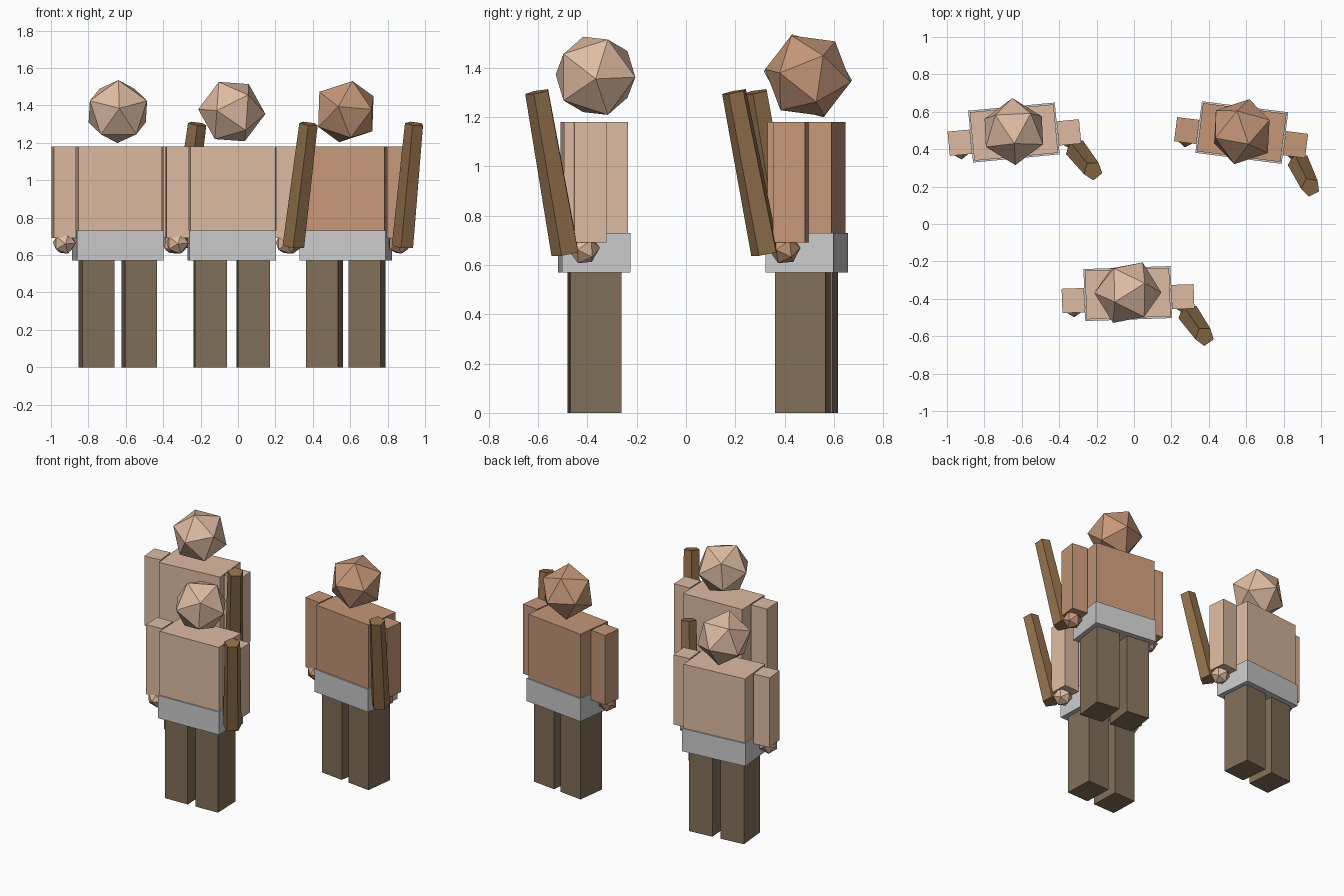
import bpy, bmesh
from math import radians, cos, sin, atan, sqrt
from mathutils import Matrix, Vector

if "Cube" in bpy.data.objects:
    bpy.data.objects.remove(bpy.data.objects["Cube"])


def material(name, rgb):
    m = bpy.data.materials.new(name)
    m.diffuse_color = (*rgb, 1)
    m.use_nodes = True
    m.node_tree.nodes["Principled BSDF"].inputs["Base Color"].default_value = m.diffuse_color
    return m


LIGHT = material("light_skin", (0.73, 0.50, 0.36))
TAN = material("tan_skin", (0.56, 0.31, 0.19))
CLOTH = material("trousers", (0.22, 0.16, 0.10))
WOOD = material("wood", (0.28, 0.16, 0.07))


def finish(name, bm, frame, mat):
    bm.transform(frame)
    me = bpy.data.meshes.new(name)
    bm.to_mesh(me)
    bm.free()
    if mat:
        me.materials.append(mat)
    bpy.context.collection.objects.link(bpy.data.objects.new(name, me))


def box(name, frame, x, y, z0, z1, w, d, mat=None):
    bm = bmesh.new()
    bmesh.ops.create_cube(bm, size=1, matrix=Matrix.Translation((x, y, (z0 + z1) / 2))
                          @ Matrix.Diagonal((w, d, z1 - z0, 1)))
    finish(name, bm, frame, mat)


def ball(name, frame, centre, r, axis, spin, mat):
    # icosahedron with one corner along axis
    bm = bmesh.new()
    bmesh.ops.create_icosphere(bm, subdivisions=1, radius=r)
    rot = Vector(axis).to_track_quat('Z', 'Y').to_matrix().to_4x4()
    bm.transform(Matrix.Translation(centre) @ rot @ Matrix.Rotation(radians(spin), 4, 'Z'))
    finish(name, bm, frame, mat)


def club(name, frame, bottom, top, r0, r1, mat):
    # five-sided tapered stick
    a, b = Vector(bottom), Vector(top)
    bm = bmesh.new()
    bmesh.ops.create_cone(bm, cap_ends=True, segments=5, radius1=r0, radius2=r1,
                          depth=(b - a).length)
    rot = (b - a).to_track_quat('Z', 'Y').to_matrix().to_4x4()
    bm.transform(Matrix.Translation((a + b) / 2) @ rot)
    finish(name, bm, frame, mat)


def figure(tag, x, y, turn, skin, head_axis, head_spin):
    f = Matrix.Translation((x, y, 0)) @ Matrix.Rotation(radians(turn), 4, 'Z')
    box(tag + "_torso", f, 0, 0, 0.60, 1.18, 0.45, 0.26, skin)
    box(tag + "_belt", f, 0, 0, 0.57, 0.73, 0.465, 0.278)
    ball(tag + "_head", f, (0, 0.005, 1.367), 0.18, head_axis, head_spin, skin)
    for side, s in (("left", -1), ("right", 1)):
        box(f"{tag}_{side}_leg", f, s * 0.115, 0, 0, 0.60, 0.172, 0.205, CLOTH)
        box(f"{tag}_{side}_arm", f, s * 0.293, -0.027, 0.69, 1.18, 0.12, 0.13, skin)
        ball(f"{tag}_{side}_hand", f, (s * 0.293, -0.052, 0.665), 0.065, (0.3, -0.5, 0.8), 20, skin)
    club(tag + "_club", f, (0.325, -0.125, 0.647), (0.402, -0.243, 1.302), 0.061, 0.052, WOOD)


figure("rear_left_figure", -0.642, 0.489, 5.4, LIGHT, (-0.05, -1, 0.1), 18)
figure("front_figure", -0.033, -0.372, 2, LIGHT, (1, -0.03, -0.07), 0)
figure("rear_right_figure", 0.576, 0.489, -7.3, TAN, (-0.1, -1, 0.15), 0)
